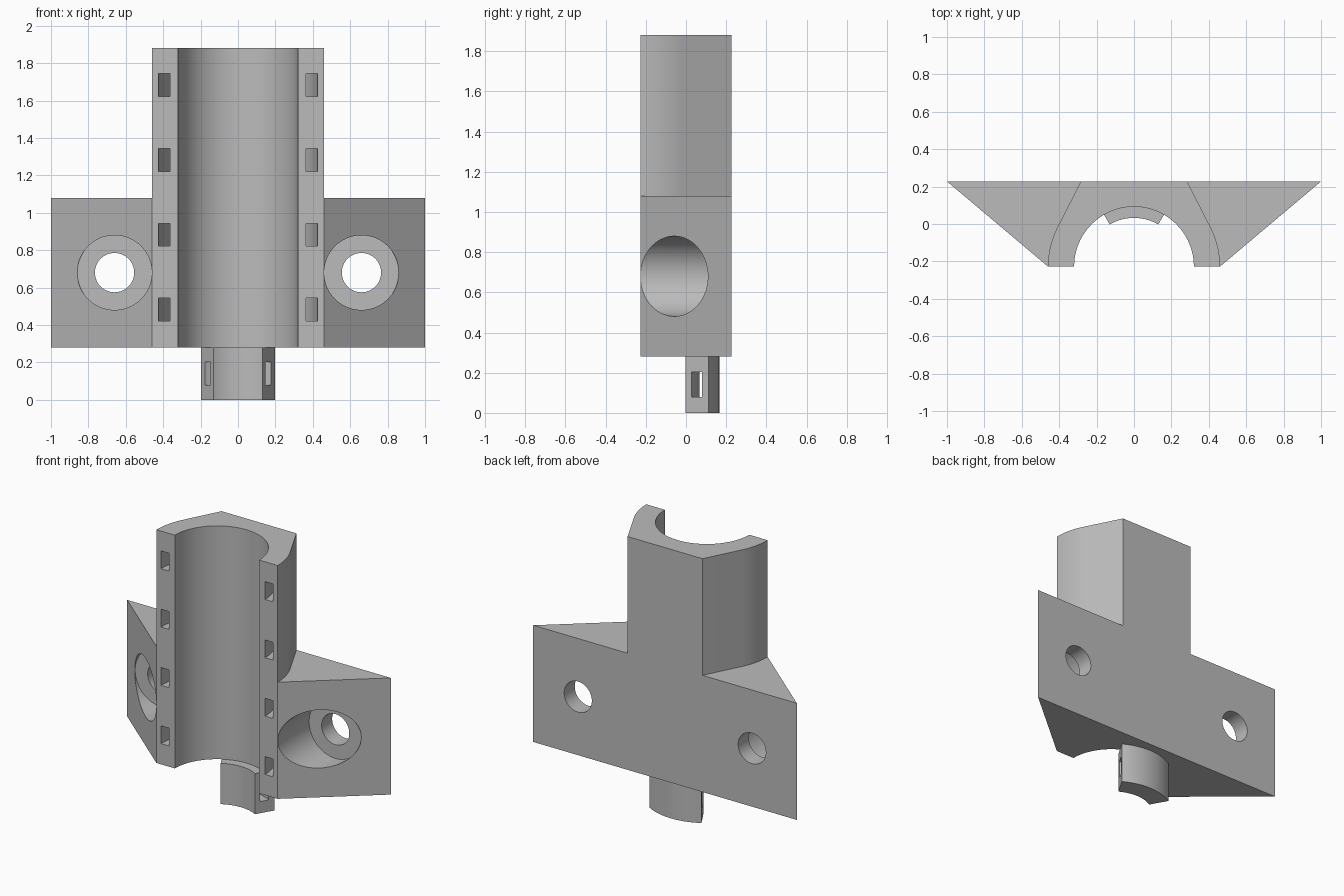
import bpy, bmesh, math
from mathutils import Matrix

if "Cube" in bpy.data.objects:
    bpy.data.objects.remove(bpy.data.objects["Cube"], do_unlink=True)

FRONT, BACK = -0.2275, 0.2275     # the bore axis lies in the front plane
BOTTOM, WING_TOP, TOP = 0.28, 1.08, 1.88

grey = bpy.data.materials.new("plain grey")
grey.use_nodes = True
grey.diffuse_color = (0.5, 0.5, 0.5, 1)
grey.node_tree.nodes["Principled BSDF"].inputs["Base Color"].default_value = (0.5, 0.5, 0.5, 1)


def arc(radius, start, end, steps=48):
    """Points around the bore axis, angles in degrees from +x."""
    angles = [math.radians(start + (end - start) * i / steps) for i in range(steps + 1)]
    return [(radius * math.cos(a), FRONT + radius * math.sin(a)) for a in angles]


def finish(name, bm):
    bmesh.ops.recalc_face_normals(bm, faces=bm.faces)
    mesh = bpy.data.meshes.new(name)
    bm.to_mesh(mesh)
    bm.free()
    mesh.materials.append(grey)
    obj = bpy.data.objects.new(name, mesh)
    bpy.context.collection.objects.link(obj)
    return obj


def prism(name, outline, z0, z1):
    bm = bmesh.new()
    face = bm.faces.new([bm.verts.new((x, y, z0)) for x, y in outline])
    side = bmesh.ops.extrude_face_region(bm, geom=[face])["geom"]
    bmesh.ops.translate(bm, vec=(0, 0, z1 - z0),
                        verts=[v for v in side if isinstance(v, bmesh.types.BMVert)])
    return finish(name, bm)


def ring_sector(name, inner, outer, start, end, z0, z1):
    return prism(name, arc(inner, start, end) + arc(outer, end, start), z0, z1)


def rod(name, radius, x, z, y0, y1):
    bm = bmesh.new()
    place = Matrix.Translation((x, (y0 + y1) / 2, z)) @ Matrix.Rotation(math.pi / 2, 4, "X")
    bmesh.ops.create_cone(bm, cap_ends=True, segments=80, radius1=radius, radius2=radius,
                          depth=y1 - y0, matrix=place)
    return finish(name, bm)


def combine(target, tool, operation):
    tool.hide_render = True
    mod = target.modifiers.new(operation.lower(), "BOOLEAN")
    mod.operation, mod.object, mod.solver = operation, tool, "EXACT"
    bpy.context.view_layer.objects.active = target
    bpy.ops.object.modifier_apply(modifier=mod.name)
    bpy.data.objects.remove(tool, do_unlink=True)


# Mounting wings joined with the tall column
body = prism("clamp_body", [(-0.46, FRONT), (0.46, FRONT), (1, BACK), (-1, BACK)],
             BOTTOM, WING_TOP)
column = prism("column", arc(0.46, 0, 27, 16) + [(0.284, BACK), (-0.284, BACK)]
               + arc(0.46, 153, 180, 16), BOTTOM, TOP)
combine(body, column, "UNION")

# Half-round bore
combine(body, prism("bore_cutter", arc(0.32, 0, 360, 96)[:-1], 0, 2), "DIFFERENCE")

# Curved strap channels running around the bore
for k in range(4):
    z = 0.483 + 0.4 * k
    combine(body, ring_sector("channel_cutter", 0.365, 0.425, -10, 190, z - 0.061, z + 0.061),
            "DIFFERENCE")

# Counterbored screw holes
for side in (-1, 1):
    combine(body, rod("counterbore_cutter", 0.1995, side * 0.66, 0.68, -0.5, 0.113), "DIFFERENCE")
    combine(body, rod("hole_cutter", 0.105, side * 0.66, 0.68, -0.5, 0.5), "DIFFERENCE")

# Curved tongue below, with its own strap channel
tongue = ring_sector("tongue", 0.26, 0.393, 60, 120, 0, BOTTOM)
combine(tongue, ring_sector("channel_cutter", 0.295, 0.354, 50, 130, 0.08, 0.203), "DIFFERENCE")

# Smooth curves, crisp edges
for obj in (body, tongue):
    bpy.ops.object.select_all(action="DESELECT")
    obj.select_set(True)
    bpy.context.view_layer.objects.active = obj
    bpy.ops.object.shade_smooth_by_angle(angle=math.radians(20))
